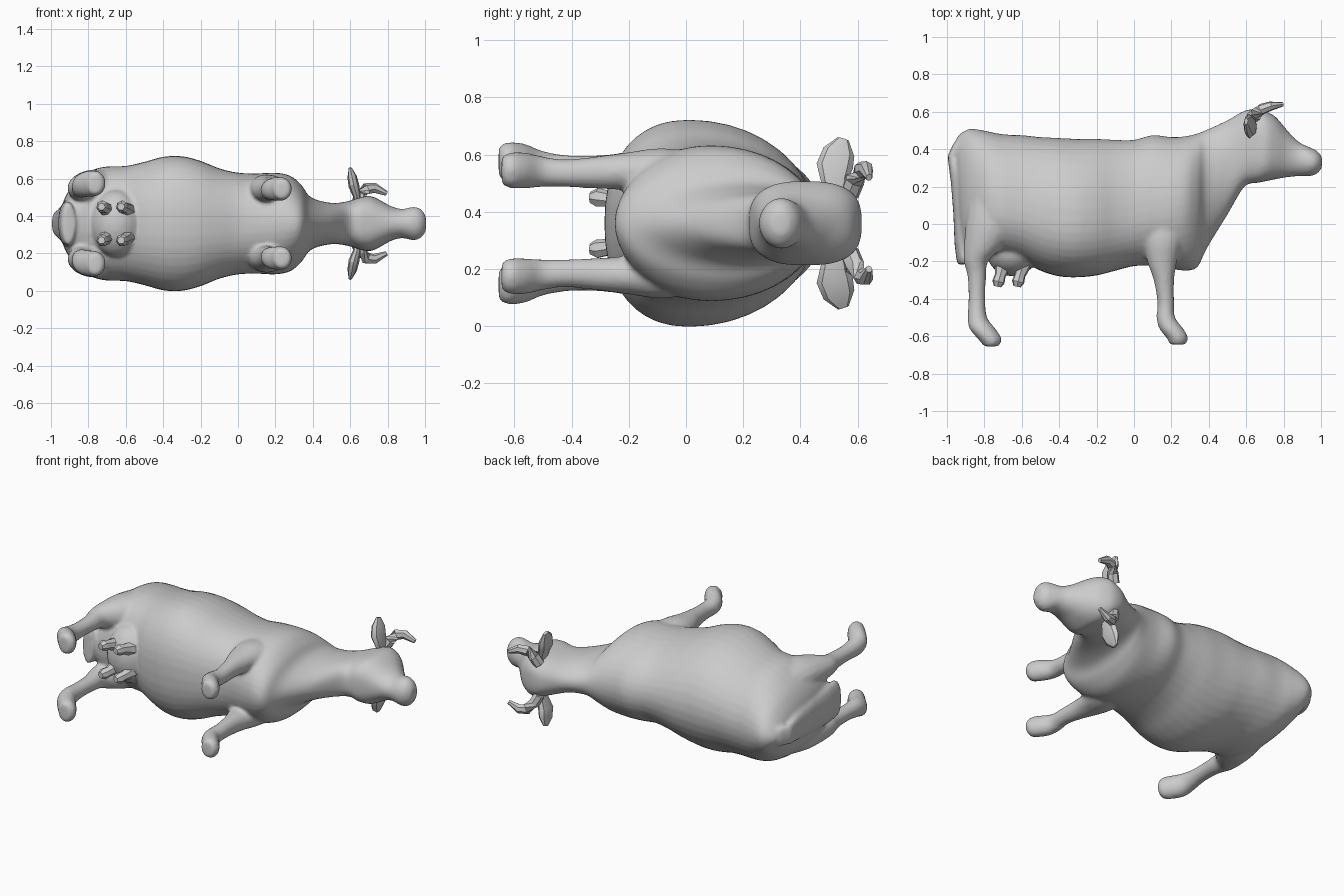
import bpy, bmesh, math
from mathutils import Vector

cube = bpy.data.objects.get("Cube")
if cube:
    bpy.data.objects.remove(cube)

MID = 0.36  # height of the animal's plane of symmetry (it lies on its side)

grey = bpy.data.materials.new("plain grey")
grey.use_nodes = True
grey.diffuse_color = (0.6, 0.6, 0.6, 1)
grey.node_tree.nodes["Principled BSDF"].inputs["Base Color"].default_value = (0.6, 0.6, 0.6, 1)


def flow(sections, steps=4):
    """Insert smoothly interpolated sections between the given ones."""
    rows = [Vector(section) for section in sections]
    result = []
    for i in range(len(rows) - 1):
        before, after = rows[max(i - 1, 0)], rows[min(i + 2, len(rows) - 1)]
        start, end = rows[i], rows[i + 1]
        for k in range(steps):
            t = k / steps
            bend = (end - before) * (t * (1 - t) ** 2) - (after - start) * (t * t * (1 - t))
            ease = t * t * (3 - 2 * t)
            result.append(start + (end - start) * ease + bend / 2)
    return result + [rows[-1]]


def skin_rings(bm, rings):
    """Join closed rings of equal size into a capped tube."""
    loops = [[bm.verts.new(point) for point in ring] for ring in rings]
    for first, second in zip(loops, loops[1:]):
        for i in range(len(first)):
            j = (i + 1) % len(first)
            bm.faces.new((first[i], first[j], second[j], second[i]))
    bm.faces.new(loops[0][::-1])
    bm.faces.new(loops[-1])


def oval(centre, u, v, sides):
    angles = [2 * math.pi * i / sides for i in range(sides)]
    return [centre + u * math.cos(a) + v * math.sin(a) for a in angles]


def rounded(value, power):
    """Squarer version of a sine or cosine, for boxy ovals."""
    return math.copysign(abs(value) ** (2 / power), value)


def add_trunk(bm, sections):
    rings = []
    for x, top, bottom, half in flow(sections):
        forward = min(max(x / .3, 0), 1)
        middle = bottom + (.4 + .1 * forward) * (top - bottom)
        poll = max(0, 1 - abs(x - .66) / .2)
        ring = []
        for i in range(40):
            a = 2 * math.pi * i / 40
            upper = math.sin(a) > 0
            power = poll + (2 if upper else 2.3 - .35 * forward)
            reach = top - middle if upper else middle - bottom
            ring.append(Vector((x, middle + reach * rounded(math.sin(a), power),
                                MID + half * rounded(math.cos(a), power))))
        rings.append(ring)
    skin_rings(bm, rings)


def add_leg(bm, sections, side):
    rings = []
    for y, back, front, out, half in flow(sections, 3):
        centre = Vector(((back + front) / 2, y, MID + side * out))
        rings.append(oval(centre, Vector(((front - back) / 2, 0, 0)), Vector((0, 0, half)), 16))
    skin_rings(bm, rings)


def add_path(bm, path, side, flat, sides):
    """Tube along x, y, out, radius points; flat squashes it across its plane."""
    points = [Vector((x, y, MID + side * out)) for x, y, out, _ in path]
    rings = []
    for i, point in enumerate(points):
        along = (points[min(i + 1, len(points) - 1)] - points[max(i - 1, 0)]).normalized()
        hint = Vector((0, 0, 1)) if abs(along.z) < 0.7 else Vector((0, 1, 0))
        wide = (hint - along * hint.dot(along)).normalized()
        radius = path[i][3]
        rings.append(oval(point, wide * radius, along.cross(wide) * radius * flat, sides))
    skin_rings(bm, rings)


def finish(name, bm, angle=60):
    bmesh.ops.recalc_face_normals(bm, faces=bm.faces)
    mesh = bpy.data.meshes.new(name)
    bm.to_mesh(mesh)
    bm.free()
    mesh.materials.append(grey)
    obj = bpy.data.objects.new(name, mesh)
    bpy.context.collection.objects.link(obj)
    bpy.ops.object.select_all(action="DESELECT")
    obj.select_set(True)
    bpy.context.view_layer.objects.active = obj
    bpy.ops.object.shade_smooth_by_angle(angle=math.radians(angle))
    return obj


# Trunk, neck and head: x, top, bottom, half width
trunk = [
    (-.95, .46, .12, .07), (-.92, .49, -.13, .15), (-.87, .51, -.19, .22),
    (-.78, .495, -.18, .285), (-.7, .48, -.18, .305), (-.6, .475, -.2, .308),
    (-.5, .465, -.25, .33), (-.4, .46, -.28, .357), (-.3, .455, -.285, .36),
    (-.2, .455, -.275, .335), (-.1, .45, -.25, .295), (0, .45, -.225, .272),
    (.1, .475, -.225, .268), (.2, .465, -.24, .272), (.28, .47, -.25, .255),
    (.34, .485, -.23, .205), (.39, .505, -.13, .14), (.5, .555, .05, .11),
    (.59, .605, .2, .12), (.66, .615, .22, .142), (.71, .60, .23, .147),
    (.76, .57, .24, .125), (.82, .5, .25, .092), (.88, .44, .255, .078),
    (.94, .41, .255, .09), (.98, .39, .27, .075), (1.005, .36, .3, .04),
]
# Legs: y, back edge, front edge, distance out, half width
hind_leg = [
    (.15, -.88, -.62, .17, .1), (0, -.9, -.62, .19, .1),
    (-.12, -.91, -.7, .19, .085), (-.2, -.91, -.78, .19, .063),
    (-.28, -.89, -.79, .19, .05), (-.4, -.885, -.795, .19, .047),
    (-.5, -.89, -.785, .195, .058), (-.56, -.88, -.74, .21, .068),
    (-.62, -.83, -.705, .215, .07), (-.655, -.8, -.73, .215, .055),
]
front_leg = [
    (.1, .04, .3, .16, .08), (-.08, .05, .26, .185, .078),
    (-.2, .07, .23, .182, .067), (-.3, .105, .215, .178, .058),
    (-.42, .125, .215, .175, .049), (-.5, .12, .22, .18, .054),
    (-.56, .135, .265, .185, .063), (-.61, .175, .29, .185, .064),
    (-.645, .19, .275, .185, .05),
]
bm = bmesh.new()
add_trunk(bm, trunk)
for side in (-1, 1):
    add_leg(bm, hind_leg, side)
    add_leg(bm, front_leg, side)

# Udder between the hind legs
udder = bmesh.ops.create_uvsphere(bm, u_segments=24, v_segments=14, radius=1)["verts"]
for vert in udder:
    vert.co = Vector((-.65 + vert.co.x * .14, -.145 + vert.co.y * .135, MID + vert.co.z * .18))

# Broad tail lying flat against the rump and widening downwards
add_path(bm, [(-.88, .47, 0, .05), (-.95, .42, 0, .06), (-.975, .36, 0, .065),
              (-.95, .22, 0, .085), (-.93, .05, 0, .105), (-.92, -.1, 0, .118),
              (-.91, -.18, 0, .12), (-.905, -.215, 0, .11)], 1, .34, 20)

body = finish("body", bm)
blend = body.modifiers.new("blend", "REMESH")
blend.mode = "VOXEL"
blend.voxel_size = 0.011
blend.use_smooth_shade = True
soften = body.modifiers.new("soften", "SMOOTH")
soften.factor = 0.5
soften.iterations = 7

for side, label in ((-1, "right"), (1, "left")):
    # Leaf-shaped ear
    bm = bmesh.new()
    add_path(bm, [(.64, .53, .1, .035), (.635, .52, .15, .048), (.62, .52, .2, .064),
                  (.61, .535, .25, .056), (.6, .55, .295, .02)], side, .45, 8)
    finish(label + "_ear", bm, 30)

    # Horn sweeping out and forward
    bm = bmesh.new()
    add_path(bm, [(.63, .57, .1, .035), (.655, .59, .15, .036), (.685, .615, .185, .033),
                  (.73, .63, .19, .028), (.795, .64, .16, .013)], side, .9, 7)
    finish(label + "_horn", bm, 30)

    # Teats
    for x, place in ((-.72, "rear"), (-.615, "front")):
        bm = bmesh.new()
        add_path(bm, [(x + .02, -.22, .07, .045), (x + .005, -.275, .085, .03),
                      (x - .005, -.31, .09, .034), (x - .01, -.335, .09, .02)], side, 1, 7)
        finish(label + "_" + place + "_teat", bm, 30)
